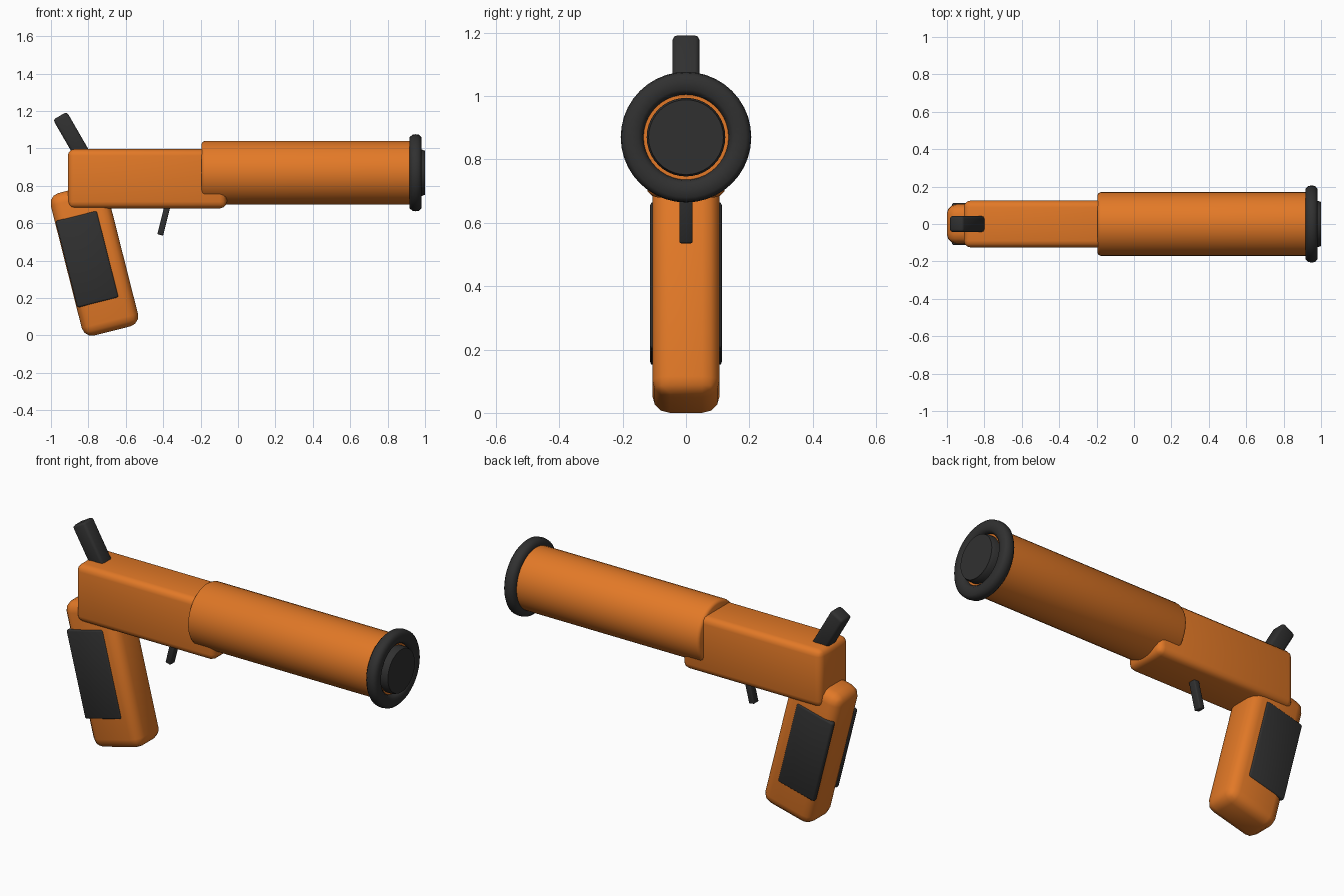
import bpy
import bmesh
from math import radians
from mathutils import Matrix, Vector

cube = bpy.data.objects.get("Cube")
if cube:
    bpy.data.objects.remove(cube, do_unlink=True)


def make_material(name, rgb):
    mat = bpy.data.materials.new(name)
    mat.use_nodes = True
    colour = (*rgb, 1.0)
    mat.diffuse_color = colour
    mat.node_tree.nodes["Principled BSDF"].inputs["Base Color"].default_value = colour
    return mat


ORANGE = make_material("orange", (0.76, 0.19, 0.02))
DARK = make_material("charcoal", (0.03, 0.03, 0.03))


def finish(name, bm, mat):
    """Turn a bmesh into a smooth shaded object with one material."""
    bmesh.ops.recalc_face_normals(bm, faces=bm.faces)
    mesh = bpy.data.meshes.new(name)
    bm.to_mesh(mesh)
    bm.free()
    mesh.materials.append(mat)
    obj = bpy.data.objects.new(name, mesh)
    bpy.context.collection.objects.link(obj)
    bpy.ops.object.select_all(action="DESELECT")
    obj.select_set(True)
    bpy.context.view_layer.objects.active = obj
    bpy.ops.object.shade_smooth_by_angle(angle=radians(50))
    return obj


def rounded_box(name, centre, size, mat, bevel, tilt=0, segments=3):
    """Bevelled box, tilted in degrees about the y axis."""
    bm = bmesh.new()
    bmesh.ops.create_cube(bm, size=1)
    bmesh.ops.scale(bm, vec=size, verts=bm.verts)
    bmesh.ops.bevel(bm, geom=bm.edges[:], offset=bevel, segments=segments,
                    profile=0.5, affect="EDGES")
    obj = finish(name, bm, mat)
    obj.location = centre
    obj.rotation_euler.y = radians(tilt)
    return obj


def lathe(name, profile, mat, closed=False, steps=40):
    """Spin (x, radius) points around the barrel axis."""
    bm = bmesh.new()
    verts = [bm.verts.new((x, 0, r)) for x, r in profile]
    edges = [bm.edges.new(pair) for pair in zip(verts, verts[1:])]
    if closed:
        edges.append(bm.edges.new((verts[-1], verts[0])))
    bmesh.ops.spin(bm, geom=verts + edges, cent=(0, 0, 0), axis=(1, 0, 0),
                   angle=radians(360), steps=steps)
    bmesh.ops.remove_doubles(bm, verts=bm.verts, dist=0.0001)
    obj = finish(name, bm, mat)
    obj.location.z = BARREL_Z
    return obj


BARREL_Z = 0.87

# Receiver and barrel
rounded_box("receiver", (-0.485, 0, 0.838), (0.85, 0.25, 0.316), ORANGE, 0.035)
lathe("barrel", [(-0.195, 0), (-0.195, 0.155), (-0.19, 0.165), (-0.178, 0.17),
                 (0.955, 0.17), (0.955, 0)], ORANGE)

# Muzzle ring and plug
lathe("muzzle_ring", [(0.918, 0.15), (0.918, 0.19), (0.932, 0.203), (0.95, 0.206),
                      (0.968, 0.203), (0.98, 0.19), (0.98, 0.15),
                      (0.968, 0.137), (0.95, 0.133), (0.932, 0.137)],
      DARK, closed=True)
lathe("muzzle_plug", [(0.94, 0), (0.94, 0.124), (0.985, 0.124), (0.992, 0.12),
                      (1.0, 0.118), (1.0, 0)], DARK)

# Grip with a panel on each side
GRIP_TILT = -14.2
rounded_box("grip", (-0.768, 0, 0.405), (0.31, 0.212, 0.785), ORANGE, 0.055, GRIP_TILT)
for side, sign in (("left", 1), ("right", -1)):
    rounded_box(f"grip_panel_{side}", (-0.807, sign * 0.098, 0.408),
                (0.228, 0.03, 0.478), DARK, 0.01, GRIP_TILT, segments=2)

# Hammer and trigger
rounded_box("hammer", (-0.887, 0, 1.062), (0.085, 0.085, 0.26), DARK, 0.014, -30, segments=2)
rounded_box("trigger", (-0.393, 0, 0.63), (0.032, 0.042, 0.19), DARK, 0.005, 14, segments=2)
